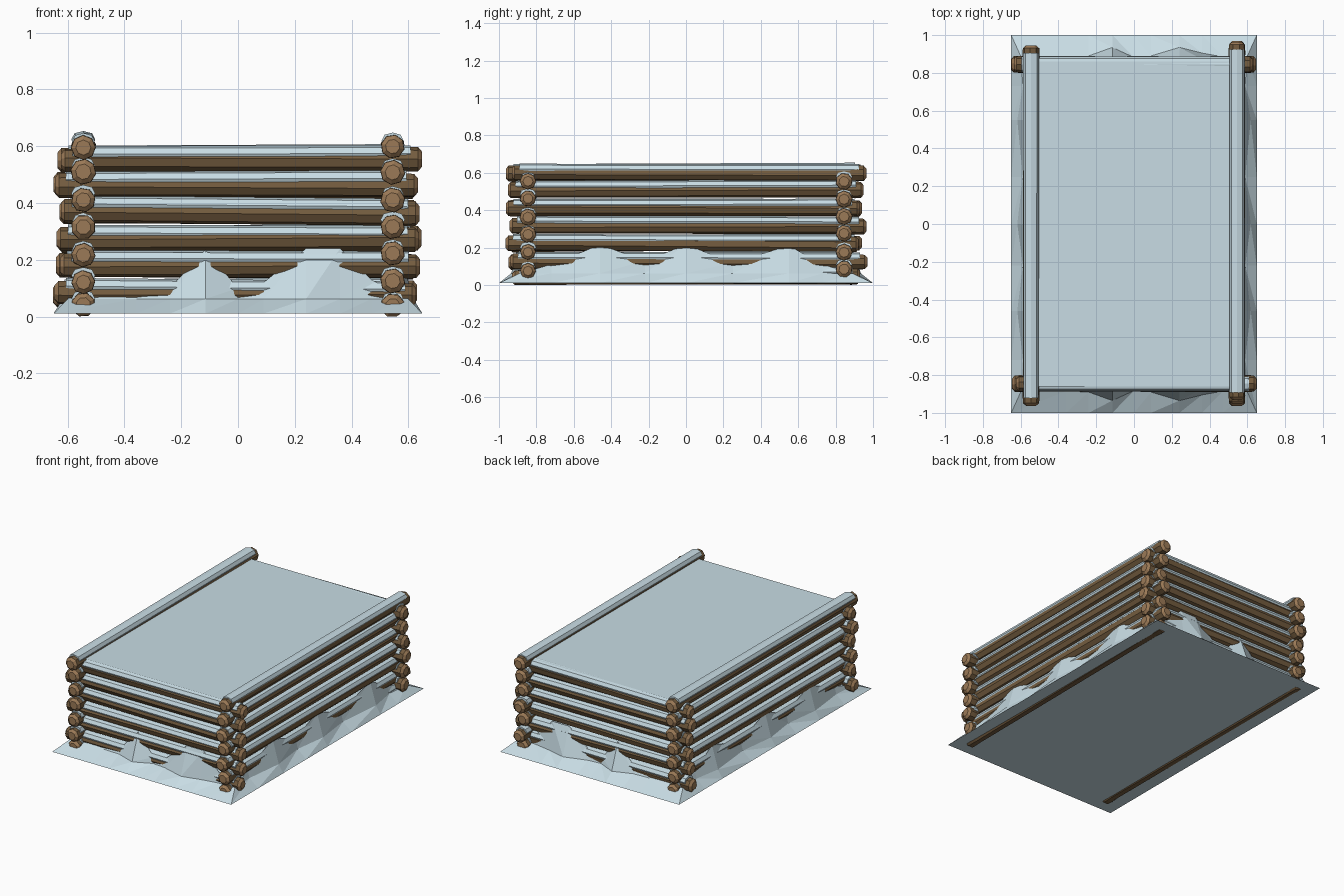
import bpy, bmesh, math, random
from mathutils import Vector, Matrix

if "Cube" in bpy.data.objects:
    bpy.data.objects.remove(bpy.data.objects["Cube"])

random.seed(7)

def material(name, rgb):
    m = bpy.data.materials.new(name)
    m.diffuse_color = (*rgb, 1)
    m.use_nodes = True
    m.node_tree.nodes["Principled BSDF"].inputs["Base Color"].default_value = m.diffuse_color
    return m

BARK = material("bark_brown", (0.175, 0.108, 0.05))
CUT = material("cut_wood", (0.33, 0.195, 0.095))
SNOW = material("snow", (0.58, 0.72, 0.78))

def finish(name, bm, mats):
    bmesh.ops.recalc_face_normals(bm, faces=bm.faces)
    me = bpy.data.meshes.new(name)
    bm.to_mesh(me)
    bm.free()
    for m in mats:
        me.materials.append(m)
    ob = bpy.data.objects.new(name, me)
    bpy.context.collection.objects.link(ob)
    return ob

def log(name, axis, side, z, lo, hi):
    """Eight-sided log with chamfered cut ends; local u runs along the log."""
    r = 0.042
    bm = bmesh.new()
    a0 = random.uniform(0, 0.7)
    twist = random.uniform(-0.3, 0.3)
    tilt = random.uniform(-0.005, 0.005)
    ra, rb = r * random.uniform(0.97, 1.06), r * random.uniform(0.97, 1.06)

    def place(u, v, w):
        t = (u - lo) / (hi - lo)
        h = max(0.0, z + w + tilt * (t - 0.5) * 2)
        return (u, side + v, h) if axis == "x" else (side + v, u, h)

    stations = [(lo, ra * 0.62), (lo + 0.014, ra), (lo + 0.045, ra * 1.03), (lo + 0.09, ra * 0.96),
                (hi - 0.09, rb * 0.96), (hi - 0.045, rb * 1.03), (hi - 0.014, rb), (hi, rb * 0.62)]
    rings = []
    for i, (u, rad) in enumerate(stations):
        off = a0 + (twist if i > 3 else 0)
        rings.append([bm.verts.new(place(u, rad * math.cos(off + k * math.pi / 4),
                                         rad * math.sin(off + k * math.pi / 4))) for k in range(8)])
    for i in range(7):
        for k in range(8):
            f = bm.faces.new((rings[i][k], rings[i][(k + 1) % 8],
                              rings[i + 1][(k + 1) % 8], rings[i + 1][k]))
            f.material_index = 1 if i in (0, 6) else 0
    for ring in (rings[0], rings[-1]):
        bm.faces.new(ring).material_index = 1
    finish(name, bm, [BARK, CUT])

    # snow lying along the top of the log
    bm = bmesh.new()
    section = [(-0.036, 0.012), (-0.041, 0.023), (-0.030, 0.044), (0, 0.052),
               (0.030, 0.044), (0.041, 0.023), (0.036, 0.012)]
    ends = []
    for u in (lo + 0.04, hi - 0.04):
        j = random.uniform(-0.003, 0.003)
        ends.append([bm.verts.new(place(u, v * (1 + j * 20), w + j)) for v, w in section])
    n = len(section)
    for k in range(n):
        bm.faces.new((ends[0][k], ends[0][(k + 1) % n], ends[1][(k + 1) % n], ends[1][k]))
    for e in ends:
        bm.faces.new(e)
    finish(name + "_snow", bm, [SNOW])

# stacked walls: side logs run along y, end logs along x, half a step apart
for s, label in ((-1, "left"), (1, "right")):
    for i, z in enumerate((0.042, 0.124, 0.22, 0.314, 0.41, 0.508, 0.598)):
        d = 0.93 if i == 0 else 0.945
        e = 0.005 if i == 0 else 0.025
        log(f"{label}_log_{i}", "y", 0.545 * s, z,
            -d + random.uniform(-e, e), d + random.uniform(-e, e))
for s, label in ((-1, "front"), (1, "back")):
    for i, z in enumerate((0.08, 0.178, 0.272, 0.367, 0.462, 0.552)):
        log(f"{label}_log_{i}", "x", 0.845 * s, z,
            -0.638 + random.uniform(-0.015, 0.015), 0.638 + random.uniform(-0.015, 0.015))

# snow floor and roof sheets
def sheet(name, hx, hy, z):
    bm = bmesh.new()
    bm.faces.new([bm.verts.new((x * hx, y * hy, z)) for x, y in ((-1, -1), (1, -1), (1, 1), (-1, 1))])
    return finish(name, bm, [SNOW])

sheet("snow_floor", 0.65, 1.0, 0.01)
sheet("snow_roof", 0.56, 0.86, 0.605)

# snow drifts piled against each wall: (along, crease distance, top height)
END_DRIFT = [(-0.6, 0.89, 0.06), (-0.36, 0.885, 0.075), (-0.24, 0.89, 0.10), (-0.115, 0.935, 0.235),
             (0.0, 0.882, 0.10), (0.09, 0.89, 0.12), (0.24, 0.935, 0.24), (0.36, 0.905, 0.24),
             (0.47, 0.885, 0.13), (0.6, 0.89, 0.06)]
SIDE_DRIFT = [(-0.89, 0.6, 0.06), (-0.72, 0.588, 0.11), (-0.46, 0.618, 0.215), (-0.22, 0.588, 0.13),
              (0.0, 0.618, 0.215), (0.25, 0.588, 0.12), (0.55, 0.618, 0.21),
              (0.73, 0.588, 0.11), (0.89, 0.6, 0.06)]

def drift(name, profile, half, edge, wall, axis, s):
    bm = bmesh.new()
    rows = [[], [], []]
    for i, (t, crease, top) in enumerate(profile):
        last = i in (0, len(profile) - 1)
        outer = math.copysign(half, t) if last else t
        pts = ((outer, edge, 0.01), (t, crease, 0.062), (t, wall, top))
        for row, (a, b, z) in zip(rows, pts):
            row.append(bm.verts.new((a, b * s, z) if axis == "x" else (b * s, a, z)))
    for lower, upper in zip(rows, rows[1:]):
        for k in range(len(profile) - 1):
            bm.faces.new((lower[k], lower[k + 1], upper[k + 1]))
            bm.faces.new((lower[k], upper[k + 1], upper[k]))
    ob = finish(name, bm, [SNOW])
    # make every drift face upward
    me = ob.data
    if sum(p.normal.z * p.area for p in me.polygons) < 0:
        me.flip_normals()

for s, label in ((-1, "front"), (1, "back")):
    drift(label + "_drift", END_DRIFT, 0.65, 1.0, 0.872, "x", s)
for s, label in ((-1, "left"), (1, "right")):
    drift(label + "_drift", SIDE_DRIFT, 1.0, 0.65, 0.574, "y", s)
